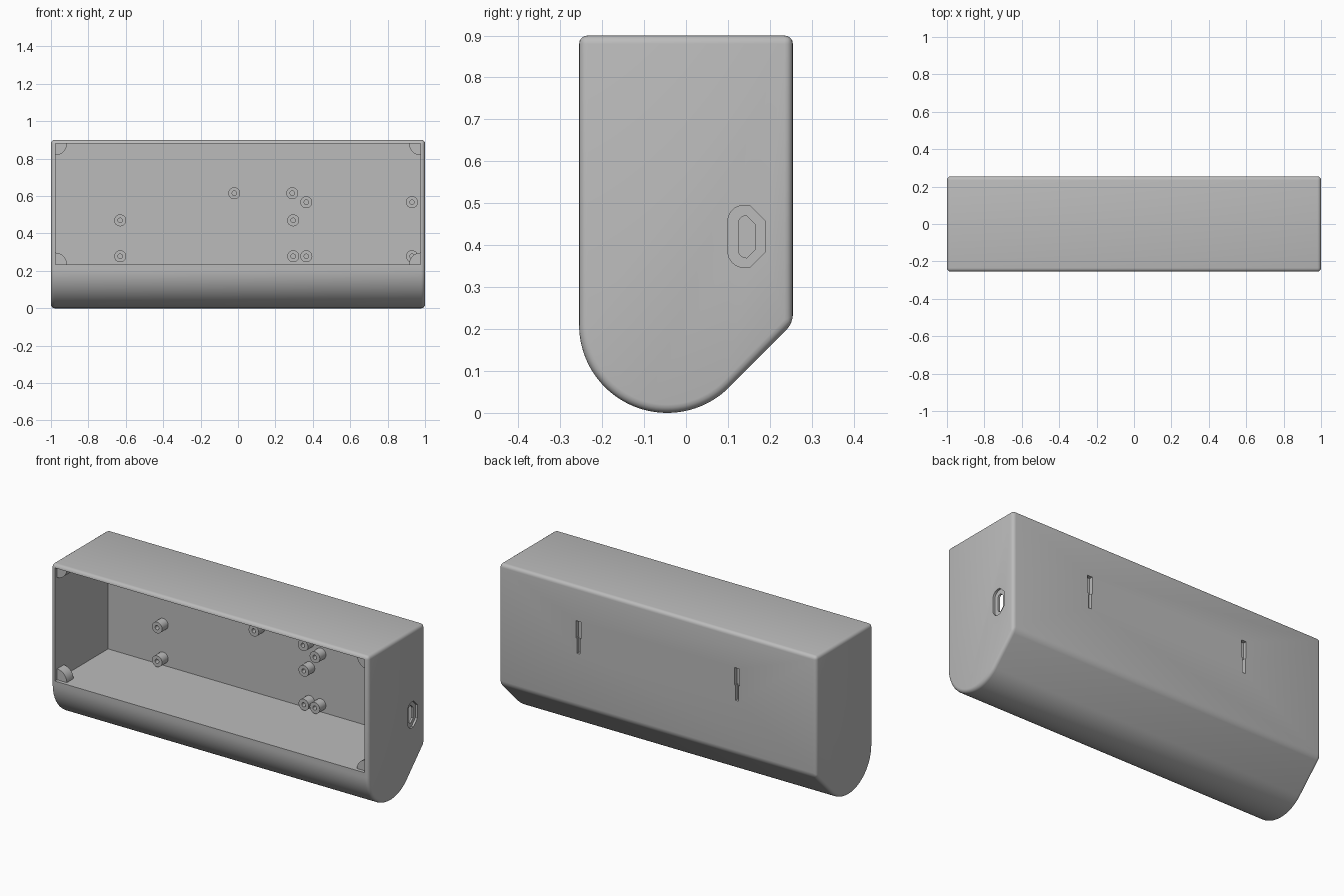
import bpy, bmesh, math

if "Cube" in bpy.data.objects:
    bpy.data.objects.remove(bpy.data.objects["Cube"])

grey = bpy.data.materials.new("light_grey")
grey.diffuse_color = (0.5, 0.5, 0.5, 1)
grey.use_nodes = True
grey.node_tree.nodes["Principled BSDF"].inputs["Base Color"].default_value = grey.diffuse_color


def finish(name, bm):
    bmesh.ops.recalc_face_normals(bm, faces=bm.faces)
    me = bpy.data.meshes.new(name)
    bm.to_mesh(me)
    bm.free()
    me.materials.append(grey)
    ob = bpy.data.objects.new(name, me)
    bpy.context.collection.objects.link(ob)
    return ob


def prism(name, pts, axis, a, b):
    """Extrude a 2D outline (y,z) along x, or (x,z) along y, from a to b."""
    def place(p, d):
        return (d, p[0], p[1]) if axis == 'x' else (p[0], d, p[1])
    bm = bmesh.new()
    lo = [bm.verts.new(place(p, a)) for p in pts]
    hi = [bm.verts.new(place(p, b)) for p in pts]
    bm.faces.new(lo)
    bm.faces.new(hi)
    n = len(pts)
    for i in range(n):
        j = (i + 1) % n
        bm.faces.new((lo[i], lo[j], hi[j], hi[i]))
    return finish(name, bm)


def arc(cx, cz, r, a0, a1, n):
    return [(cx + r * math.cos(math.radians(a0 + (a1 - a0) * i / n)),
             cz + r * math.sin(math.radians(a0 + (a1 - a0) * i / n)))
            for i in range(n + 1)]


def rect(x0, x1, z0, z1):
    return [(x0, z0), (x1, z0), (x1, z1), (x0, z1)]


def select(ob):
    bpy.ops.object.select_all(action='DESELECT')
    ob.select_set(True)
    bpy.context.view_layer.objects.active = ob


def smooth(ob):
    select(ob)
    bpy.ops.object.shade_smooth_by_angle(angle=math.radians(30))


def apply_all(ob):
    select(ob)
    for m in list(ob.modifiers):
        bpy.ops.object.modifier_apply(modifier=m.name)


def cut(ob, cutter):
    m = ob.modifiers.new("cut", 'BOOLEAN')
    m.operation, m.solver, m.object = 'DIFFERENCE', 'EXACT', cutter
    apply_all(ob)
    bpy.data.objects.remove(cutter)


# Housing: rounded belly, sloped lower back, filleted edges
profile = arc(-0.045, 0.21, 0.21, 180, 315, 36) + [(0.255, 0.214), (0.255, 0.9), (-0.255, 0.9)]
housing = prism("housing", profile, 'x', -1, 1)
bev = housing.modifiers.new("fillet", 'BEVEL')
bev.width, bev.segments = 0.02, 4
bev.limit_method, bev.angle_limit = 'ANGLE', math.radians(30)
apply_all(housing)

# Cavity open to the front
X, Z0, Z1, BACK = 0.977, 0.235, 0.88, 0.225
cut(housing, prism("cavity_cutter", rect(-X, X, Z0, Z1), 'y', -0.4, BACK))

# Hanging slots in the back: wide head over a narrow neck
for x in (-0.5, 0.5):
    w, n = 0.015, 0.009
    key = [(x - n, 0.518), (x + n, 0.518), (x + n, 0.605), (x + w, 0.605),
           (x + w, 0.703), (x - w, 0.703), (x - w, 0.605), (x - n, 0.605)]
    cut(housing, prism("slot_cutter", key, 'y', 0.235, 0.3))


# Cable port: shallow recess with a through opening, chamfered towards the back
def port(y0, y1, z0, z1, r, c):
    return (arc(y0 + r, z1 - r, r, 90, 180, 8) + arc(y0 + r, z0 + r, r, 180, 270, 8)
            + [(y1 - c, z0), (y1, z0 + c), (y1, z1 - c), (y1 - c, z1)])


cut(housing, prism("recess_cutter", port(0.10, 0.188, 0.347, 0.495, 0.038, 0.036), 'x', 0.988, 1.1))
cut(housing, prism("port_cutter", port(0.125, 0.165, 0.37, 0.47, 0.018, 0.02), 'x', 0.9, 1.1))
smooth(housing)

# Quarter-round screw blocks in the cavity corners
for i, (x, z, a) in enumerate([(-X, Z0, 0), (X, Z0, 90), (X, Z1, 180), (-X, Z1, 270)]):
    block = [(x, z)] + arc(x, z, 0.062, a, a + 90, 10)
    smooth(prism(f"corner_block_{i + 1}", block, 'y', -0.235, -0.175))


# Hollow standoffs on the back wall
def standoff(name, x, z, r=0.032, hole=0.012, length=0.055, n=24):
    bm = bmesh.new()
    y = BACK - length
    loops = [[bm.verts.new((px, d, pz)) for px, pz in arc(x, z, rad, 0, 360, n)[:-1]]
             for rad, d in ((r, BACK), (r, y), (hole, y), (hole, BACK))]
    for k in range(4):
        p, q = loops[k], loops[(k + 1) % 4]
        for i in range(n):
            j = (i + 1) % n
            bm.faces.new((p[i], p[j], q[j], q[i]))
    smooth(finish(name, bm))


spots = [(-0.63, 0.47), (-0.63, 0.278), (-0.02, 0.615), (0.29, 0.615), (0.295, 0.47),
         (0.295, 0.278), (0.365, 0.567), (0.365, 0.278), (0.93, 0.567), (0.93, 0.278)]
for i, (x, z) in enumerate(spots):
    standoff(f"standoff_{i + 1}", x, z)
